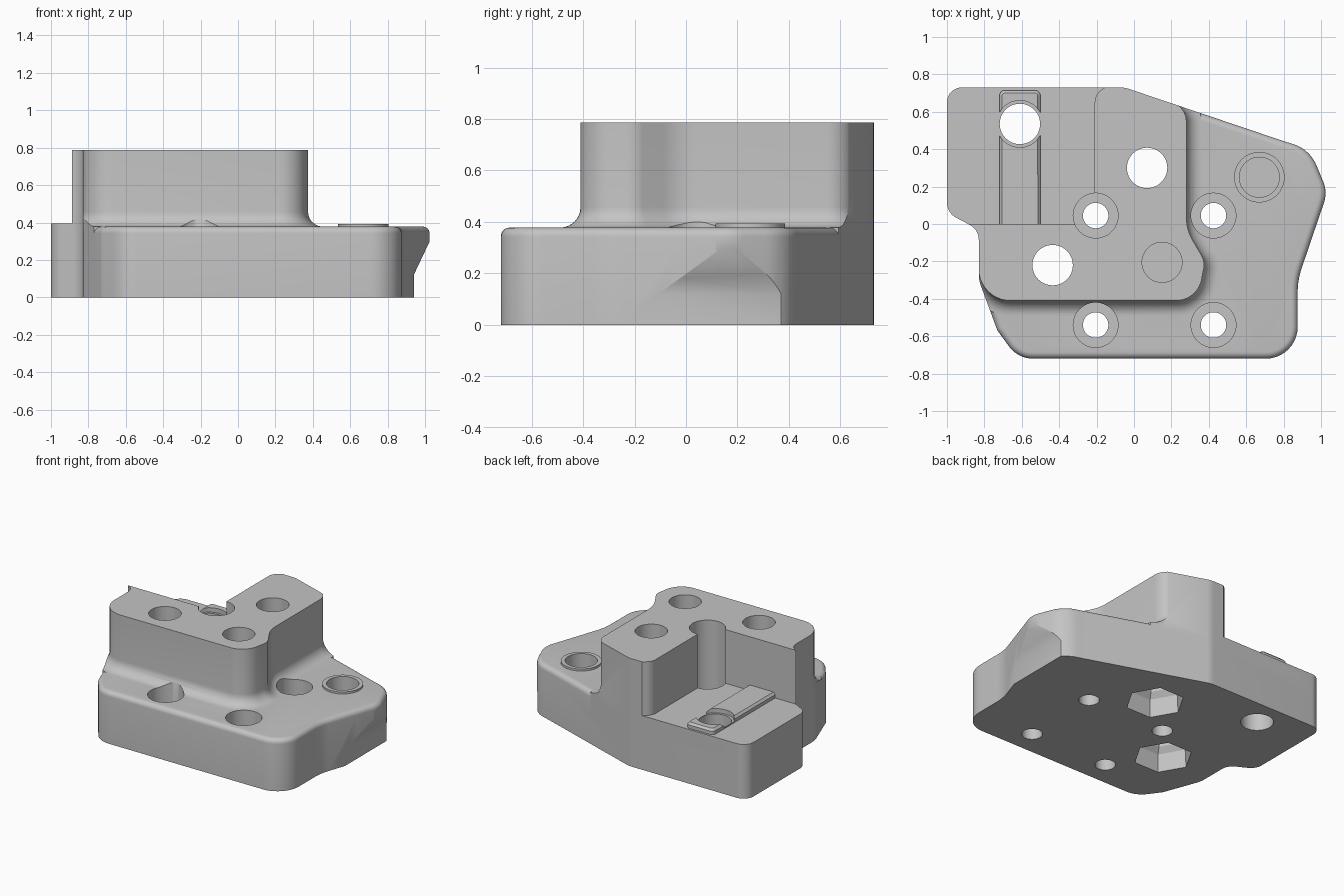
import bpy, bmesh
from math import pi, sin, cos, tan
from mathutils import Vector

cube = bpy.data.objects.get("Cube")
if cube:
    bpy.data.objects.remove(cube)

grey = bpy.data.materials.new("plain grey")
grey.use_nodes = True
COLOUR = (0.55, 0.55, 0.55, 1)
grey.diffuse_color = COLOUR
grey.node_tree.nodes["Principled BSDF"].inputs["Base Color"].default_value = COLOUR


def rounded(corners, steps=10):
    """Closed outline from (x, y, radius) corners, each replaced by an arc."""
    out = []
    for i, (x, y, r) in enumerate(corners):
        p = Vector((x, y))
        a = (Vector(corners[i - 1][:2]) - p).normalized()
        b = (Vector(corners[(i + 1) % len(corners)][:2]) - p).normalized()
        if r == 0:
            out.append(p)
            continue
        half = a.angle(b) / 2
        mid = (a + b).normalized()
        centre = p + mid * (r / sin(half))
        start, sweep = p + a * (r / tan(half)) - centre, pi - 2 * half
        side = p + b * (r / tan(half)) - centre
        for k in range(steps + 1):
            t = k / steps
            out.append(centre + (start * sin((1 - t) * sweep) + side * sin(t * sweep)) / sin(sweep))
    return out


def loft(name, outline, levels):
    """Counter-clockwise outline stacked at (z, outward offset) levels."""
    n = len(outline)
    normals = []
    for i in range(n):
        d = outline[(i + 1) % n] - outline[i - 1]
        normals.append(Vector((d.y, -d.x)).normalized())
    bm = bmesh.new()
    rings = [[bm.verts.new((*(p + m * off), z)) for p, m in zip(outline, normals)]
             for z, off in levels]
    for low, high in zip(rings, rings[1:]):
        for i in range(n):
            j = (i + 1) % n
            bm.faces.new((low[i], low[j], high[j], high[i]))
    bm.faces.new(rings[0][::-1])
    bm.faces.new(rings[-1])
    bmesh.ops.recalc_face_normals(bm, faces=bm.faces)
    mesh = bpy.data.meshes.new(name)
    bm.to_mesh(mesh)
    bm.free()
    mesh.materials.append(grey)
    obj = bpy.data.objects.new(name, mesh)
    bpy.context.collection.objects.link(obj)
    return obj


def prism(name, outline, z0, z1):
    return loft(name, outline, [(z0, 0), (z1, 0)])


def box(name, x0, x1, y0, y1, z0, z1):
    return prism(name, [Vector(p) for p in ((x0, y0), (x1, y0), (x1, y1), (x0, y1))], z0, z1)


def disc(x, y, r, sides=48):
    return [Vector((x + r * cos(2 * pi * k / sides), y + r * sin(2 * pi * k / sides)))
            for k in range(sides)]


def combine(obj, tool, operation):
    mod = obj.modifiers.new("join", 'BOOLEAN')
    mod.operation, mod.solver, mod.object = operation, 'EXACT', tool
    bpy.context.view_layer.objects.active = obj
    bpy.ops.object.modifier_apply(modifier=mod.name)
    bpy.data.objects.remove(tool)


def drill(obj, x, y, r, z0, z1):
    combine(obj, prism("cutter", disc(x, y, r), z0, z1), 'DIFFERENCE')


DECK, PLATE, TOP = 0.378, 0.395, 0.787

# Footprint of the whole base
footprint = rounded([
    (-1, .73, .08), (-1, .06, .09), (-.83, -.03, .09), (-.83, -.3, .2),
    (-.73, -.57, .05), (-.62, -.72, .16), (.875, -.72, .17), (.875, -.3, .4),
    (.97, -.02, .2), (1.035, .17, .16), (.94, .40, .2), (.8, .443, .08), (-.05, .73, .15)])

# Base deck with a rounded rim
rim = [(DECK - .035 + .035 * sin(a), -.035 + .035 * cos(a))
       for a in (k * pi / 12 for k in range(7))]
bracket = loft("bracket_body", footprint, [(0, 0)] + rim)

# Flat rear plate, sharp edged
plate = prism("plate", footprint, 0, PLATE)
combine(plate, box("bounds", -1.2, -.1, -.03, 1, -.1, 1), 'INTERSECT')
combine(bracket, plate, 'UNION')

# Raised angled block with a curved foot
block_outline = rounded([
    (-.83, -.41, .17), (.34, -.41, .14), (.38, -.2, .1), (.28, -.03, .25),
    (.28, .625, .11), (-.05, .74, .1), (-.2, .76, 0), (-.95, .76, 0),
    (-.95, 0, 0), (-.83, -.06, .05)])
foot = [(DECK + .08 - .08 * cos(a), .08 - .08 * sin(a))
        for a in (k * pi / 16 for k in range(9))]
block = loft("block", block_outline, [(.2, .08)] + foot + [(TOP, 0)])
combine(block, prism("bounds", footprint, .1, 1), 'INTERSECT')
notch = rounded([(-1.2, 0, 0), (-.21, 0, 0), (-.21, .69, .08), (-.13, .75, .03),
                 (-.13, 1, 0), (-1.2, 1, 0)])
combine(block, prism("notch", notch, PLATE - .02, 1), 'DIFFERENCE')
combine(bracket, block, 'UNION')

# Raised boss around the side pocket
combine(bracket, prism("boss", disc(.67, .25, .135), .2, PLATE - .002), 'UNION')

# Locating ridge on the rear plate
ridge = loft("ridge", rounded([(-.72, -.03, 0), (-.5, -.03, 0), (-.5, .715, .03), (-.72, .715, .03)]),
             [(.3, 0), (.42, 0), (.435, -.015)])
drill(ridge, -.61, .535, .125, PLATE + .008, .6)
combine(bracket, ridge, 'UNION')

# Four counterbored mounting holes
for hx in (-.205, .425):
    for hy in (.045, -.54):
        drill(bracket, hx, hy, .12, .14, 1)
        drill(bracket, hx, hy, .068, -.1, .2)

# Through holes and blind pockets
for hx, hy in ((-.61, .535), (.07, .3), (-.435, -.22)):
    drill(bracket, hx, hy, .108, -.1, 1)
drill(bracket, .15, -.205, .107, .5, 1)
drill(bracket, .67, .25, .107, .16, 1)

# Stepped six-sided recesses underneath
for hx, hy in ((.07, .3), (-.435, -.22)):
    recess = loft("recess", disc(hx, hy, .2, 6), [(-.05, 0), (.13, -.01), (.17, -.045), (.28, -.05)])
    combine(bracket, recess, 'DIFFERENCE')

# Relief under the side bulge
wedge = loft("relief", [Vector(p) for p in ((.94, -.1), (1.1, -.1), (1.1, .45), (1.03, .31), (.94, .12))],
             [(-1, 0), (1, 0)])
for v in wedge.data.vertices:
    x, z, y = v.co
    v.co = (x, y, z)
wedge.data.flip_normals()
combine(bracket, wedge, 'DIFFERENCE')

bpy.ops.object.select_all(action='DESELECT')
bracket.select_set(True)
bpy.context.view_layer.objects.active = bracket
bpy.ops.object.shade_smooth_by_angle(angle=pi / 6)
